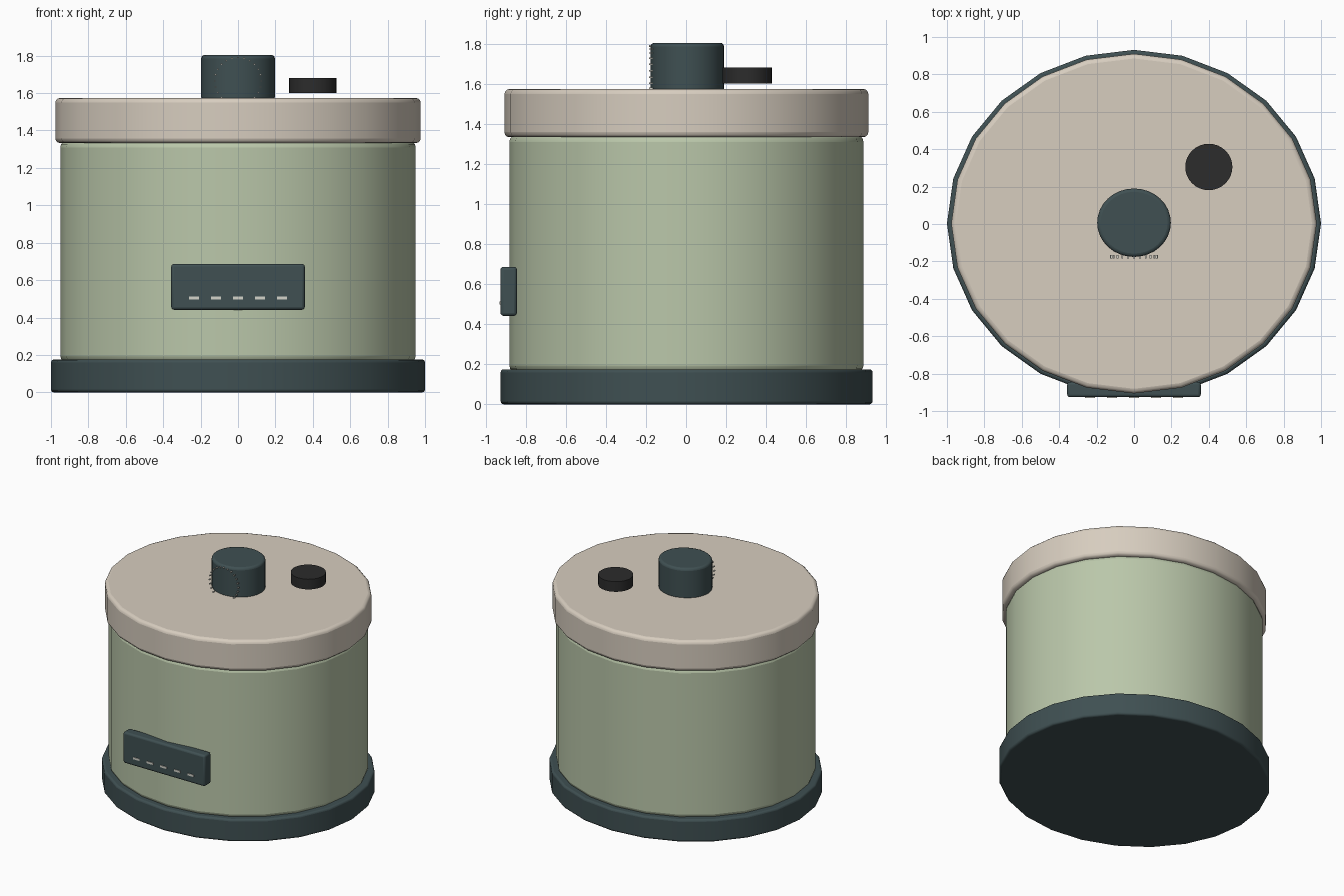
import bpy
from math import cos, sin, radians, tau

if "Cube" in bpy.data.objects:
    bpy.data.objects.remove(bpy.data.objects["Cube"], do_unlink=True)


def material(name, r, g, b):
    m = bpy.data.materials.new(name)
    m.use_nodes = True
    m.diffuse_color = (r, g, b, 1)
    bsdf = m.node_tree.nodes["Principled BSDF"]
    bsdf.inputs["Base Color"].default_value = (r, g, b, 1)
    bsdf.inputs["Roughness"].default_value = 0.6
    return m


TEAL = material("dark teal", 0.05, 0.08, 0.085)
GREEN = material("sage green", 0.49, 0.57, 0.40)
CREAM = material("warm cream", 0.68, 0.61, 0.52)
BLACK = material("charcoal", 0.025, 0.025, 0.025)
PALE = material("pale grey", 0.66, 0.66, 0.60)


def finish(name, mat, bevel, segments=3):
    """Name, colour, bevel and smooth the active object."""
    obj = bpy.context.object
    obj.name = name
    bpy.ops.object.transform_apply(location=False, rotation=True, scale=True)
    obj.data.materials.append(mat)
    if bevel:
        mod = obj.modifiers.new("Rounded edges", "BEVEL")
        mod.width = bevel
        mod.segments = segments
        mod.limit_method = "ANGLE"
        mod.angle_limit = radians(40)
    bpy.ops.object.shade_smooth_by_angle(angle=radians(35))
    return obj


def drum(name, mat, x, y, rx, ry, z0, z1, bevel=0.0, sides=24):
    bpy.ops.mesh.primitive_cylinder_add(vertices=sides, radius=1, depth=1,
                                        location=(x, y, (z0 + z1) / 2))
    bpy.context.object.scale = (rx, ry, z1 - z0)
    return finish(name, mat, bevel)


def block(name, mat, centre, size, bevel=0.0):
    bpy.ops.mesh.primitive_cube_add(size=1, location=centre)
    bpy.context.object.scale = size
    return finish(name, mat, bevel)


# Stacked oval shells
drum("base", TEAL, 0, 0.003, 1.0, 0.928, 0, 0.175, 0.015)
drum("body", GREEN, 0, 0.002, 0.95, 0.884, 0.16, 1.345, 0.035)
drum("lid", CREAM, 0, 0.002, 0.977, 0.908, 1.333, 1.574, 0.025)

# Lid fittings
drum("lid_knob", TEAL, 0, 0.007, 0.197, 0.183, 1.56, 1.804, 0.018, 32)
drum("steam_vent", BLACK, 0.4, 0.305, 0.126, 0.124, 1.6, 1.68, 0, 32)

# Ring of small studs in front of the knob
for i in range(24):
    a = tau * i / 24
    block(f"knob_stud_{i + 1}", PALE, (0.125 * cos(a), -0.175, 1.665 + 0.125 * sin(a)),
          (0.009, 0.02, 0.007))

# Control panel with a row of indicator bars
block("control_panel", TEAL, (0, -0.885, 0.564), (0.714, 0.082, 0.245), 0.015)
for i in range(5):
    block(f"indicator_{i + 1}", PALE, (0.118 * (i - 2), -0.926, 0.505),
          (0.054, 0.009, 0.016))
